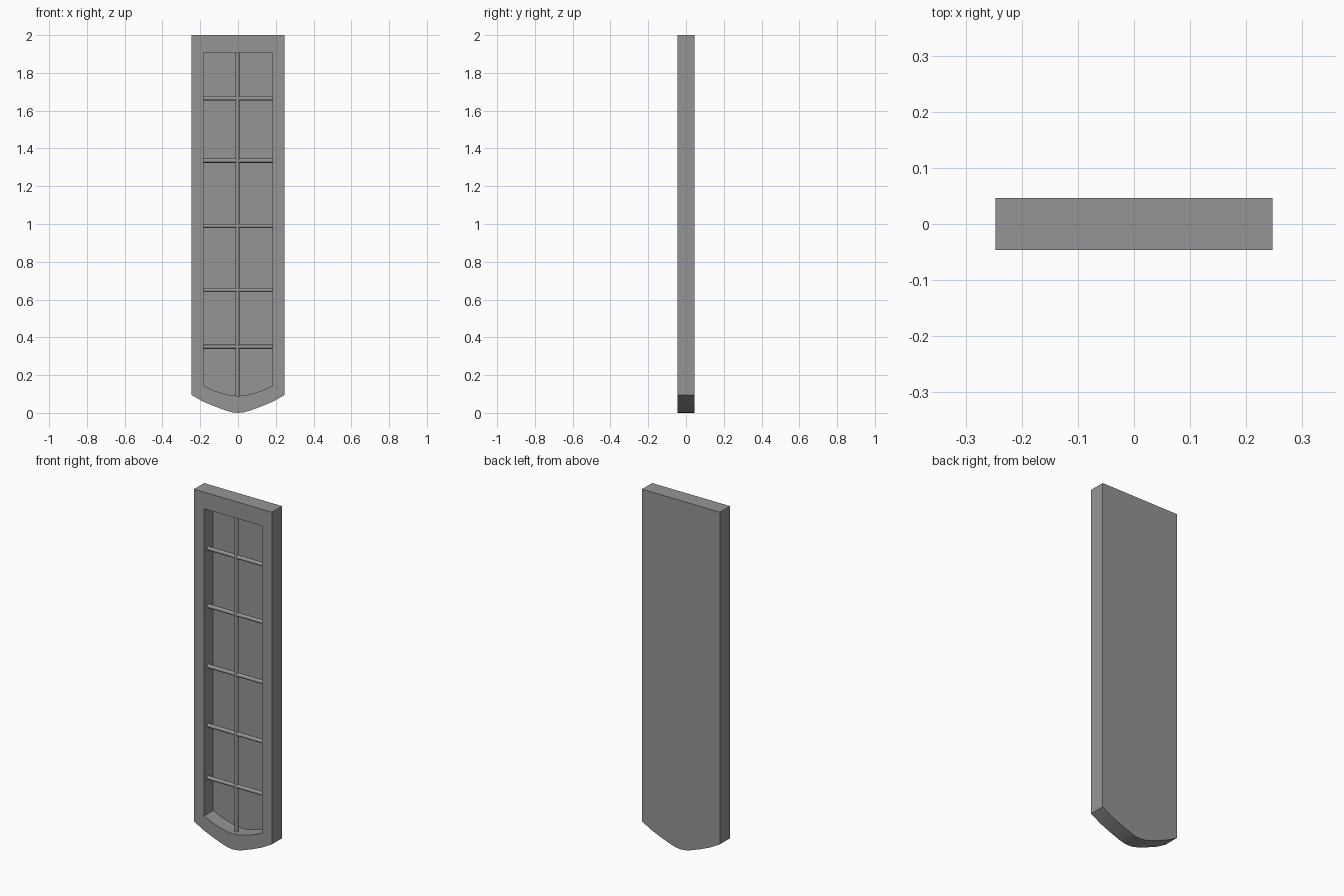
import bpy, bmesh, math
from mathutils import Matrix

cube = bpy.data.objects.get("Cube")
if cube:
    bpy.data.objects.remove(cube, do_unlink=True)

GREY = (0.3, 0.3, 0.3, 1)
mat = bpy.data.materials.new("plain grey")
mat.use_nodes = True
mat.diffuse_color = GREY
mat.node_tree.nodes["Principled BSDF"].inputs["Base Color"].default_value = GREY

FRONT, BACK, TOP = -0.046, 0.046, 2.0
RECESS = 0.037           # y of the recess floor
BAR_Y, BAR_R = -0.01, 0.011


def add_object(name, bm):
    bmesh.ops.recalc_face_normals(bm, faces=bm.faces)
    mesh = bpy.data.meshes.new(name)
    bm.to_mesh(mesh)
    bm.free()
    mesh.materials.append(mat)
    obj = bpy.data.objects.new(name, mesh)
    bpy.context.collection.objects.link(obj)
    return obj


def outline(half_curve, top):
    """Mirror the lower curve (centre to side) and close it with a flat top."""
    side = half_curve[-1][0]
    left = [(-x, z) for x, z in reversed(half_curve[1:])]
    return left + half_curve + [(side, top), (-side, top)]


outer = outline([(0, 0), (0.03, 0.003), (0.06, 0.011), (0.12, 0.033),
                 (0.185, 0.06), (0.247, 0.095)], TOP)
inner = outline([(0, 0.09), (0.03, 0.092), (0.06, 0.098), (0.1, 0.109),
                 (0.14, 0.123), (0.183, 0.143)], 1.905)

# Panel: outer slab with a recess open to the front
bm = bmesh.new()


def ring(points, y):
    return [bm.verts.new((x, y, z)) for x, z in points]


def bridge(a, b):
    for i in range(len(a)):
        j = (i + 1) % len(a)
        bm.faces.new((a[i], a[j], b[j], b[i]))


back, rim = ring(outer, BACK), ring(outer, FRONT)
lip, floor = ring(inner, FRONT), ring(inner, RECESS)
for a, b in ((back, rim), (rim, lip), (lip, floor)):
    bridge(a, b)
bm.faces.new(back)
bm.faces.new(floor)
panel = add_object("window_panel", bm)


# Glazing bars: thin round rods across the recess
def rod(name, length, centre, turn):
    bm = bmesh.new()
    bmesh.ops.create_cone(bm, cap_ends=True, segments=12, radius1=BAR_R,
                          radius2=BAR_R, depth=length,
                          matrix=Matrix.Translation(centre) @ turn)
    return add_object(name, bm)


bars = [rod("upright_bar", 1.83, (-0.003, BAR_Y, 0.995), Matrix.Identity(4))]
for i, z in enumerate((0.35, 0.65, 0.99, 1.335, 1.665)):
    bars.append(rod(f"cross_bar_{i + 1}", 0.376, (0, BAR_Y, z),
                    Matrix.Rotation(math.pi / 2, 4, 'Y')))

# Smooth the curved faces, keep the edges sharp
bpy.ops.object.select_all(action='DESELECT')
for obj in [panel] + bars:
    obj.select_set(True)
bpy.context.view_layer.objects.active = panel
bpy.ops.object.shade_smooth_by_angle(angle=math.radians(35))
